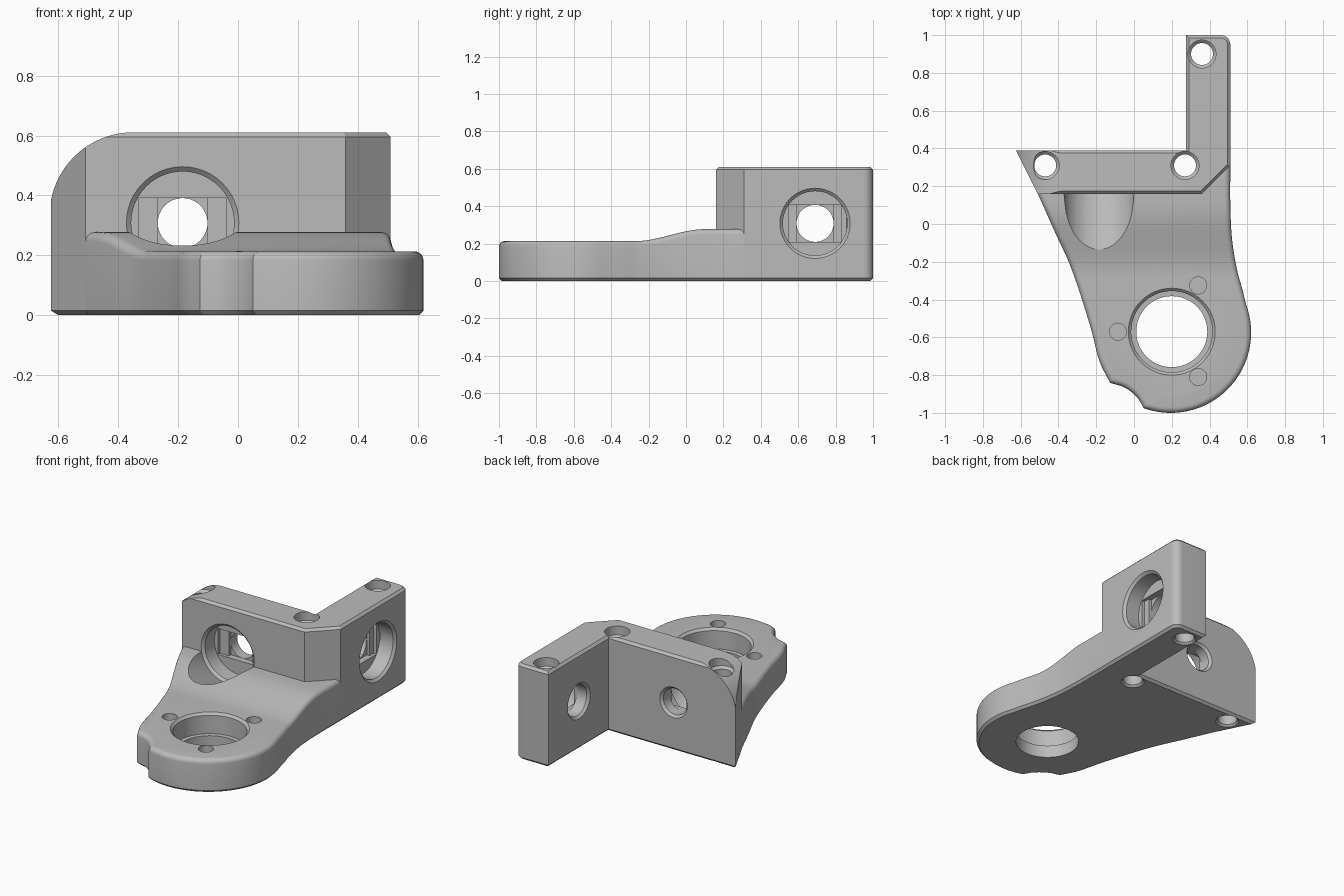
import bpy, bmesh
from math import sin, cos, pi, radians
from mathutils import Vector

cube = bpy.data.objects.get("Cube")
if cube:
    bpy.data.objects.remove(cube, do_unlink=True)

# One plain grey material
grey = bpy.data.materials.new("plain grey")
grey.use_nodes = True
colour = (0.5, 0.5, 0.5, 1)
grey.diffuse_color = colour
grey.node_tree.nodes["Principled BSDF"].inputs["Base Color"].default_value = colour


def loft(name, rings):
    """Closed solid through rings that have equal point counts."""
    bm = bmesh.new()
    loops = [[bm.verts.new(p) for p in ring] for ring in rings]
    n = len(loops[0])
    for a, b in zip(loops, loops[1:]):
        for i in range(n):
            j = (i + 1) % n
            bm.faces.new((a[i], a[j], b[j], b[i]))
    bm.faces.new(loops[0])
    bm.faces.new(loops[-1])
    bmesh.ops.recalc_face_normals(bm, faces=bm.faces)
    mesh = bpy.data.meshes.new(name)
    bm.to_mesh(mesh)
    bm.free()
    obj = bpy.data.objects.new(name, mesh)
    bpy.context.collection.objects.link(obj)
    return obj


def offset(points, d):
    """Move a counter-clockwise outline inward by d."""
    result = []
    for i, p in enumerate(points):
        e1 = (p - points[i - 1]).normalized()
        e2 = (points[(i + 1) % len(points)] - p).normalized()
        n1, n2 = Vector((-e1.y, e1.x)), Vector((-e2.y, e2.x))
        result.append(p + (n1 + n2) * d / (1 + n1.dot(n2)))
    return result


def slab(name, outline, levels):
    """Upright solid; levels are (height, inset)."""
    return loft(name, [[(p.x, p.y, z) for p in offset(outline, d)] for z, d in levels])


def arc(cx, cy, r, start, end, n):
    angles = [radians(start + (end - start) * i / n) for i in range(n + 1)]
    return [Vector((cx + r * cos(a), cy + r * sin(a))) for a in angles]


def spline(points, n=6):
    """Smooth path through a few points."""
    pts = [Vector(p) for p in points]
    pts = [2 * pts[0] - pts[1]] + pts + [2 * pts[-1] - pts[-2]]
    out = []
    for a, b, c, d in zip(pts, pts[1:], pts[2:], pts[3:]):
        for i in range(n):
            t = i / n
            out.append(0.5 * (2 * b + (c - a) * t + (2 * a - 5 * b + 4 * c - d) * t**2
                              + (3 * b - a - 3 * c + d) * t**3))
    return out + [pts[-2]]


def bore(axis, cu, cv, steps, n=48):
    """Stepped round cutter; steps are (position, radius, optional lift)."""
    rings = []
    for t, r, *lift in steps:
        ring = []
        for i in range(n):
            u = cu + r * cos(2 * pi * i / n)
            v = cv + r * sin(2 * pi * i / n) + sum(lift)
            ring.append({"x": (t, u, v), "y": (u, t, v), "z": (u, v, t)}[axis])
        rings.append(ring)
    return loft("cutter", rings)


def box(lo, hi):
    return loft("cutter", [[(lo[0], lo[1], z), (hi[0], lo[1], z),
                            (hi[0], hi[1], z), (lo[0], hi[1], z)] for z in (lo[2], hi[2])])


def cut(targets, cutter):
    cutter.hide_render = True
    for obj in targets:
        mod = obj.modifiers.new("cut", "BOOLEAN")
        mod.operation, mod.solver, mod.object = "DIFFERENCE", "EXACT", cutter
        bpy.context.view_layer.objects.active = obj
        bpy.ops.object.modifier_apply(modifier=mod.name)
    bpy.data.objects.remove(cutter, do_unlink=True)


# Base plate: round lobe, flowing sides, small notch; tucks into the wall
HUB = (0.195, -0.575)
outline = arc(*HUB, 0.425, -110, 20, 36)
outline += spline([(0.575, -0.35), (0.545, -0.24), (0.519, -0.08), (0.51, 0.1), (0.51, 0.31)], 5)
outline += [Vector(p) for p in ((0.508, 0.37), (0.38, 0.24), (-0.532, 0.22))]
outline += spline([(-0.51, 0.162), (-0.42, -0.04), (-0.33, -0.24), (-0.235, -0.53),
                   (-0.185, -0.72), (-0.127, -0.84)], 6)
outline += spline([(-0.11, -0.846), (-0.05, -0.865), (0.01, -0.91), (0.045, -0.962)], 3)
LOW, RISE, ROUND = 0.213, 0.064, 0.03
levels = [(0, 0.015), (0.015, 0)]
levels += [(LOW - ROUND * (1 - sin(a)), ROUND * (1 - cos(a)))
           for a in (i * pi / 10 for i in range(6))]
base = slab("base_plate", outline, levels)

# Gentle ramp of the top towards the wall
bm = bmesh.new()
bm.from_mesh(base.data)
for i in range(13):
    y = -0.27 + 0.37 * i / 12
    bmesh.ops.bisect_plane(bm, geom=bm.verts[:] + bm.edges[:] + bm.faces[:],
                           dist=1e-5, plane_co=(0, y, 0), plane_no=(0, 1, 0))
for v in bm.verts:
    if v.co.z > 0.15:
        t = min(max((v.co.y + 0.27) / 0.37, 0), 1)
        v.co.z += RISE * t * t * (3 - 2 * t)
bm.to_mesh(base.data)
bm.free()

# Upright L-shaped wall with a chamfered outer corner
foot = [Vector(p) for p in ((-0.625, 0.39), (-0.51, 0.16), (0.36, 0.16), (0.51, 0.31))]
foot += arc(0.46, 0.95, 0.05, 0, 90, 8)
foot += [Vector((0.275, 1.0)), Vector((0.275, 0.39))]
wall = slab("upright_wall", foot, [(0, 0.015), (0.015, 0), (0.595, 0), (0.61, 0.015)])

# Rounded upper end of the wall
end = arc(-0.35, 0.331, 0.28, 90, 180, 24)
end += [Vector(p) for p in ((-0.8, 0.331), (-0.8, 0.7), (-0.35, 0.7))]
cut([wall], loft("cutter", [[(p.x, y, p.y) for p in end] for y in (0, 0.6)]))

# Front bolt recess with a sloping tool scoop in the base
BX, BZ = -0.185, 0.308
cut([base, wall], bore("y", BX, BZ, [(-0.6, 0.188, 0.289), (0.16, 0.188), (0.175, 0.172),
                                     (0.27, 0.172)]))
R = 0.083
cut([wall], box((BX - 0.147, 0.22, BZ - R), (BX + 0.147, 0.29, BZ + R)))
cut([wall], box((BX - R, 0.22, BZ - R), (BX + R, 0.31, BZ + R)))
cut([wall], bore("y", BX, BZ, [(0.21, R), (0.375, R), (0.41, 0.117)]))

# Side bolt recess in the arm
AY, R = 0.69, 0.099
cut([wall], bore("x", AY, BZ, [(0.53, 0.209), (0.495, 0.172), (0.40, 0.172)]))
cut([wall], box((0.38, AY - 0.14, BZ - R), (0.45, AY + 0.14, BZ + R)))
cut([wall], box((0.36, AY - R, BZ - R), (0.45, AY + R, BZ + R)))
cut([wall], bore("x", AY, BZ, [(0.45, R), (0.29, R), (0.255, 0.134)]))

# Vertical screw holes through the wall
for x, y in ((-0.47, 0.31), (0.27, 0.31), (0.36, 0.9)):
    cut([wall], bore("z", x, y, [(-0.02, 0.09), (0.012, 0.058), (0.54, 0.058),
                                 (0.555, 0.074), (0.7, 0.074)], 32))

# Large stepped bearing hole and three pin holes around it
cut([base], bore("z", 0.2, -0.57, [(-0.05, 0.188), (0.08, 0.188), (0.081, 0.215),
                                   (0.198, 0.215), (0.233, 0.25)], 64))
for x, y in ((0.34, -0.325), (-0.085, -0.57), (0.34, -0.81)):
    cut([base], bore("z", x, y, [(0.12, 0.045), (0.3, 0.045)], 24))

# Finish
bpy.ops.object.select_all(action="DESELECT")
for obj in (base, wall):
    obj.data.materials.clear()
    obj.data.materials.append(grey)
    obj.select_set(True)
    bpy.context.view_layer.objects.active = obj
bpy.ops.object.shade_smooth_by_angle(angle=radians(30))
